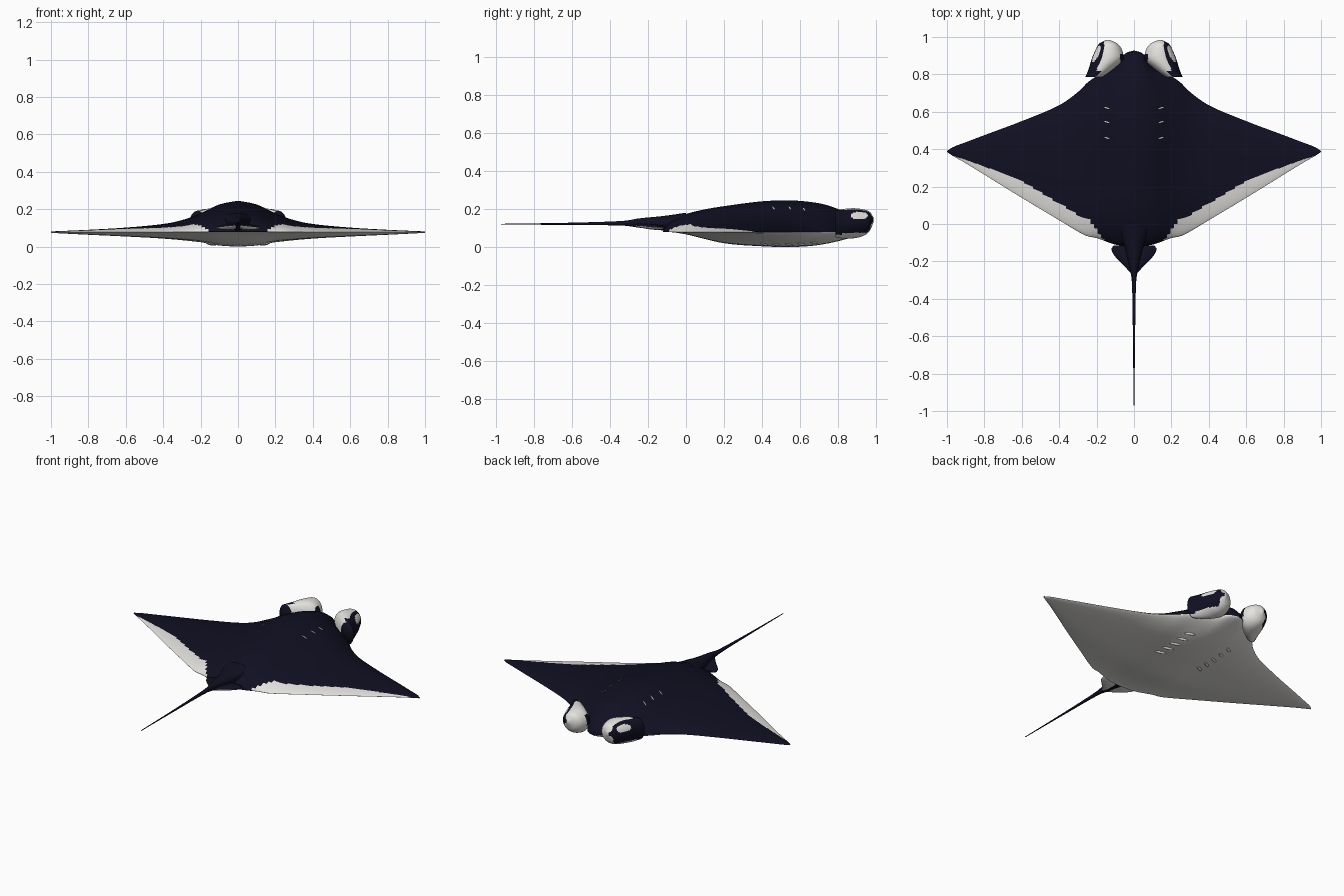
import bpy
import bmesh
from math import sin, cos, pi, exp
from mathutils import Vector, Matrix

if "Cube" in bpy.data.objects:
    bpy.data.objects.remove(bpy.data.objects["Cube"], do_unlink=True)


def material(name, colour):
    mat = bpy.data.materials.new(name)
    mat.use_nodes = True
    mat.diffuse_color = colour
    shader = mat.node_tree.nodes["Principled BSDF"]
    shader.inputs["Base Color"].default_value = colour
    shader.inputs["Roughness"].default_value = 0.6
    return mat


NAVY, WHITE = 0, 1
MATERIALS = [material("navy skin", (0.005, 0.005, 0.016, 1)),
             material("white skin", (0.78, 0.77, 0.74, 1))]


def curve(*points):
    """Smooth function through (position, value) points."""
    count = len(points)

    def slope(i):
        a, b = points[max(i - 1, 0)], points[min(i + 1, count - 1)]
        return (b[1] - a[1]) / (b[0] - a[0])

    def value(x):
        x = min(max(x, points[0][0]), points[-1][0])
        i = 0
        while i < count - 2 and x > points[i + 1][0]:
            i += 1
        (xa, ya), (xb, yb) = points[i], points[i + 1]
        width = xb - xa
        t = (x - xa) / width
        s = 1 - t
        return (s * s * (1 + 2 * t) * ya + t * t * (3 - 2 * t) * yb
                + width * t * s * (s * slope(i) - t * slope(i + 1)))
    return value


def finish(name, bm, rule, mirrored=False):
    bmesh.ops.recalc_face_normals(bm, faces=bm.faces)
    for face in bm.faces:
        face.smooth = True
        face.material_index = rule(face.calc_center_median(), face.normal)
    mesh = bpy.data.meshes.new(name)
    bm.to_mesh(mesh)
    bm.free()
    for mat in MATERIALS:
        mesh.materials.append(mat)
    obj = bpy.data.objects.new(name, mesh)
    bpy.context.collection.objects.link(obj)
    if mirrored:
        obj.modifiers.new("mirror", "MIRROR").use_mirror_merge = False
    return obj


def loft(name, rings, rule, mirrored=False):
    """Skin a row of closed rings and cap both ends."""
    bm = bmesh.new()
    rows = [[bm.verts.new(p) for p in ring] for ring in rings]
    for a, b in zip(rows, rows[1:]):
        for j in range(len(a)):
            k = (j + 1) % len(a)
            bm.faces.new((a[j], a[k], b[k], b[j]))
    bm.faces.new(rows[0])
    bm.faces.new(rows[-1])
    return finish(name, bm, rule, mirrored)


def tube(name, sections, rule, steps=40, sides=40, mirrored=False):
    """Elliptical sections along y: (y, centre x, radius x, centre z, radius z)."""
    cx, rx, cz, rz = [curve(*[(s[0], s[k]) for s in sections]) for k in range(1, 5)]
    start, end = sections[0][0], sections[-1][0]
    rings = []
    for i in range(steps + 1):
        y = start + (end - start) * sin(i / steps * pi / 2)
        angles = [2 * pi * j / sides for j in range(sides)]
        rings.append([(cx(y) + rx(y) * cos(a), y, cz(y) + rz(y) * sin(a)) for a in angles])
    return loft(name, rings, rule, mirrored)


# Body outline seen from above
leading = curve((0, .928), (.05, .91), (.1, .85), (.2, .79), (.25, .755), (.3, .705),
                (.4, .635), (.6, .55), (.8, .475), (.9, .437), (.97, .41), (1, .39))
trailing = curve((0, -.12), (.1, -.11), (.2, -.075), (.25, -.065), (.3, -.04),
                 (.4, .02), (.6, .14), (.9, .325), (.97, .365), (1, .385))
# Body heights along the spine and their falloff towards the wing tips
back = curve((-.12, .165), (0, .185), (.2, .215), (.4, .24), (.55, .245),
             (.7, .232), (.8, .212), (.93, .18))
belly = curve((-.12, .085), (0, .065), (.2, .02), (.4, .004), (.55, 0), (.7, .01), (.93, .05))
back_falloff = curve((0, 1), (.1, .88), (.2, .6), (.3, .39), (.4, .27), (.6, .15), (.8, .075), (1, .02))
belly_falloff = curve((0, 1), (.1, .92), (.2, .7), (.4, .48), (.6, .33), (.8, .2), (1, .06))
EDGE = .078


def body_point(x, v, top):
    """Point on the body; v runs from trailing to leading edge."""
    r = abs(x)
    rear, front = trailing(r), leading(r)
    y = rear + (front - rear) * v
    centre = exp(-(r / .25) ** 2)
    bulge = max(0, 1 - abs(2 * v - 1) ** (2.5 + 3.5 * centre)) ** (.75 - .25 * centre)
    spine, falloff = (back, back_falloff) if top else (belly, belly_falloff)
    return Vector((x, y, EDGE + (spine(y) - EDGE) * falloff(r) * bulge))


def surface_at(x, y, top):
    v = (y - trailing(abs(x))) / (leading(abs(x)) - trailing(abs(x)))
    return body_point(x, v, top)


def body_rule(centre, normal):
    if normal.z < -.1:
        return WHITE
    r = abs(centre.x)
    strip = .09 * min(1, (r - .16) / .08, (.97 - r) / .35)
    return WHITE if centre.y < trailing(r) + strip else NAVY


STATIONS, AROUND = 160, 128
rings = []
for i in range(STATIONS + 1):
    x = sin((i / STATIONS - .5) * pi)
    angles = [2 * pi * j / AROUND for j in range(AROUND)]
    rings.append([body_point(x, (1 - cos(a)) / 2, a <= pi) for a in angles])
loft("body_and_wings", rings, body_rule)

# Tail, from a thick root to a whip
tube("tail", [(0, 0, .09, .13, .05), (-.12, 0, .05, .125, .038), (-.25, 0, .02, .126, .024),
              (-.32, 0, .011, .125, .013), (-.6, 0, .006, .122, .006),
              (-.97, 0, .002, .12, .002)][::-1],
     lambda c, n: NAVY)

# Small rounded fins beside the tail root
tube("pelvic_fins", [(-.265, .008, .008, .115, .006), (-.22, .028, .028, .11, .012),
                     (-.17, .052, .052, .105, .014), (-.135, .06, .06, .103, .012),
                     (-.115, .06, .05, .103, .006)],
     lambda c, n: WHITE if n.z < -.3 else NAVY, mirrored=True)


# Curled lobes on both sides of the mouth
def lobe_rule(c, n):
    patch = ((c.y - .91) / .045) ** 2 + ((c.z - .165) / .02) ** 2 < 1
    outer = n.x > .38 and c.z > .075 and not patch
    root = c.y < .82 and n.x > -.2 and c.z > .065
    inner = n.x < -.75 and c.z > .11 and c.y < .91
    return NAVY if outer or root or inner else WHITE


tube("head_lobes", [(.785, .215, .045, .122, .07), (.83, .175, .067, .122, .078),
                    (.88, .143, .084, .125, .079), (.93, .135, .071, .128, .07),
                    (.965, .137, .048, .135, .05), (.985, .14, .008, .143, .012)],
     lobe_rule, steps=56, sides=64, mirrored=True)


# Gill slits under the body and small pale flecks above it
def slits(name, x, rows, top, size, turn):
    bm = bmesh.new()
    for y in rows:
        place = surface_at(x, y, top)
        ahead = surface_at(x + .01, y, top) - place
        roll = Vector((1, 0, 0)).rotation_difference(ahead).to_matrix().to_4x4()
        matrix = (Matrix.Translation(place) @ roll @ Matrix.Rotation(turn, 4, "Z")
                  @ Matrix.Diagonal((*size, 1)))
        bmesh.ops.create_uvsphere(bm, u_segments=16, v_segments=8, radius=1, matrix=matrix)
    finish(name, bm, lambda c, n: WHITE, mirrored=True)


slits("gill_slits", .145, [.41 + .065 * i for i in range(5)], False, (.034, .009, .007), -.6)
slits("back_flecks", .145, [.46, .545, .62], True, (.018, .004, .002), .3)
